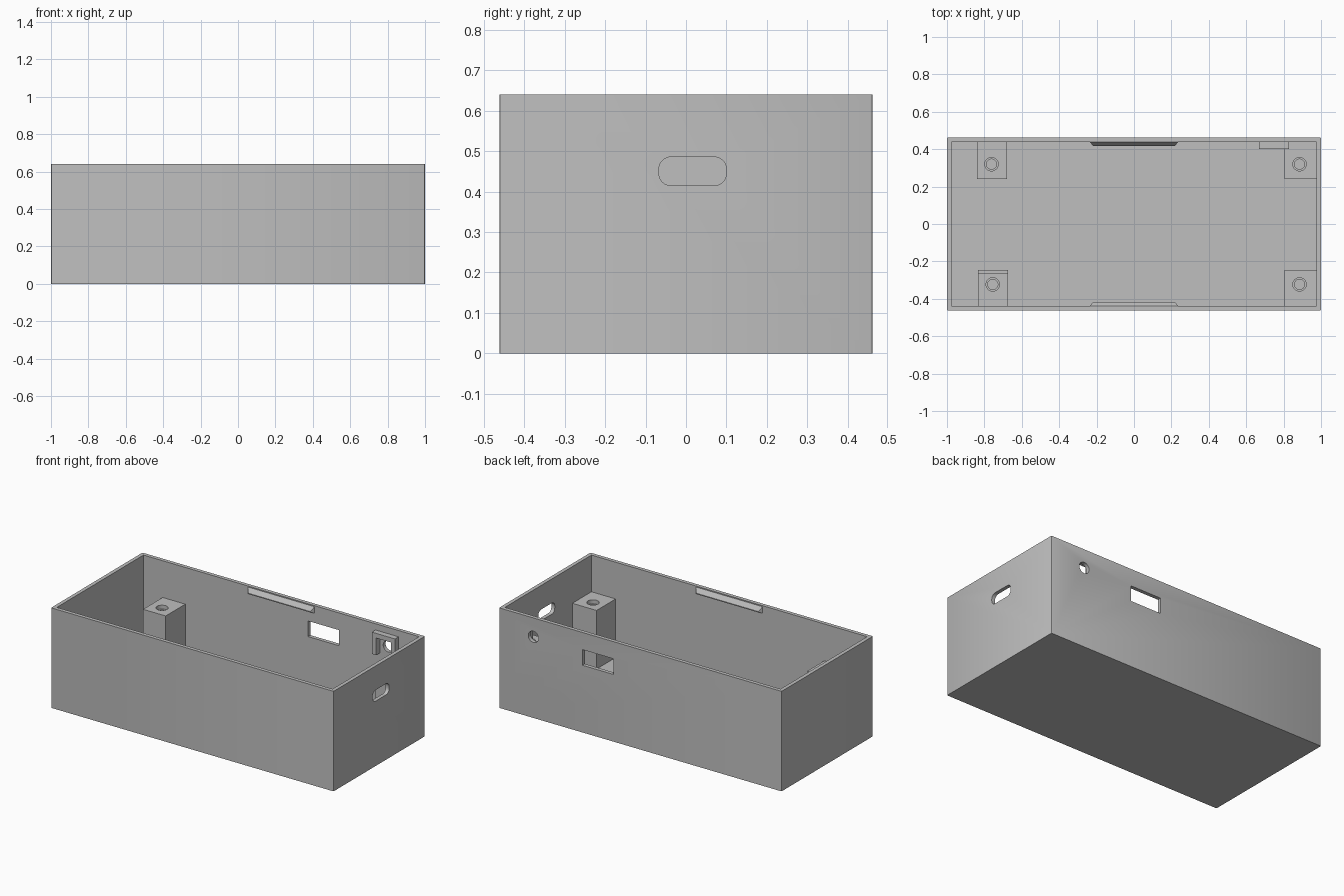
import bpy, bmesh
from mathutils import Matrix, Vector

if "Cube" in bpy.data.objects:
    bpy.data.objects.remove(bpy.data.objects["Cube"], do_unlink=True)

grey = bpy.data.materials.new("plastic_grey")
grey.use_nodes = True
grey.diffuse_color = (0.52, 0.52, 0.52, 1)
grey.node_tree.nodes["Principled BSDF"].inputs["Base Color"].default_value = grey.diffuse_color

W, D, H, T = 1.0, 0.462, 0.64, 0.024      # half width, half depth, height, wall
IX, IY, FLOOR = W - T, D - T, 0.03


def make(name, bm):
    bmesh.ops.recalc_face_normals(bm, faces=bm.faces)
    mesh = bpy.data.meshes.new(name)
    bm.to_mesh(mesh)
    bm.free()
    mesh.materials.append(grey)
    obj = bpy.data.objects.new(name, mesh)
    bpy.context.collection.objects.link(obj)
    return obj


def box(name, x, y, z, radius=0, axis=2, segments=4):
    """Box between (low, high) pairs, optionally rounding edges along an axis."""
    bm = bmesh.new()
    lo, hi = Vector((x[0], y[0], z[0])), Vector((x[1], y[1], z[1]))
    scale = Matrix.Diagonal((*(hi - lo), 1))
    bmesh.ops.create_cube(bm, size=1, matrix=Matrix.Translation((lo + hi) / 2) @ scale)
    if radius:
        edges = [e for e in bm.edges
                 if abs((e.verts[0].co - e.verts[1].co).normalized()[axis]) > 0.9]
        bmesh.ops.bevel(bm, geom=edges, offset=radius, segments=segments,
                        profile=0.5, affect='EDGES')
    return make(name, bm)


def cylinder(name, centre, radius, depth, axis='Z'):
    bm = bmesh.new()
    turn = Matrix.Rotation(1.5707963, 4, 'X') if axis == 'Y' else Matrix()
    bmesh.ops.create_cone(bm, cap_ends=True, segments=32, radius1=radius, radius2=radius,
                          depth=depth, matrix=Matrix.Translation(centre) @ turn)
    return make(name, bm)


def cut(obj, cutters):
    """Subtract the cutters, then remove them."""
    for c in cutters:
        c.hide_render = True
        mod = obj.modifiers.new("cut", 'BOOLEAN')
        mod.operation, mod.solver, mod.object = 'DIFFERENCE', 'EXACT', c
    graph = bpy.context.evaluated_depsgraph_get()
    mesh = bpy.data.meshes.new_from_object(obj.evaluated_get(graph))
    obj.modifiers.clear()
    obj.data = mesh
    for c in cutters:
        bpy.data.objects.remove(c, do_unlink=True)
    bpy.ops.object.select_all(action='DESELECT')
    obj.select_set(True)
    bpy.context.view_layer.objects.active = obj
    bpy.ops.object.shade_smooth_by_angle()


# Open shell with its port openings
shell = box("case_shell", (-W, W), (-D, D), (0, H), 0.006, segments=2)
cut(shell, [
    box("cavity", (-IX, IX), (-IY, IY), (FLOOR, H + 0.1)),
    box("side_slot", (0.9, 1.1), (-0.067, 0.1), (0.415, 0.486), 0.03, axis=0, segments=6),
    box("back_window", (0.19, 0.41), (0.4, 0.5), (0.43, 0.53)),
    cylinder("back_hole", (0.757, D, 0.519), 0.036, 0.12, 'Y'),
])

# Corner posts with stepped screw holes, sunk slightly into floor and walls
SINK, TOP = 0.01, 0.405
posts = {
    "back_right_post": ((-0.84, -0.68), (0.24, IY + SINK), (-0.762, 0.32)),
    "front_right_post": ((-0.835, -0.673), (-IY - SINK, -0.265), (-0.755, -0.323)),
    "back_left_post": ((0.805, IX + SINK), (0.24, IY + SINK), (0.885, 0.32)),
    "front_left_post": ((0.805, IX + SINK), (-IY - SINK, -0.245), (0.885, -0.323)),
}
for name, (x, y, hole) in posts.items():
    post = box(name, x, y, (FLOOR - SINK, TOP))
    cut(post, [cylinder("counterbore", (*hole, TOP), 0.036, 0.05),
               cylinder("screw_hole", (*hole, TOP), 0.027, 0.5)])

# Lower step on the inner side of one post
box("front_right_post_step", (-0.835, -0.673), (-0.27, -0.245), (FLOOR - SINK, TOP - 0.02))

# Upside-down U bracket around the round hole
BY = (0.402, IY + SINK)
box("bracket_top", (0.667, 0.83), BY, (0.57, 0.6))
box("bracket_right_leg", (0.667, 0.697), BY, (0.46, 0.57))
box("bracket_left_leg", (0.8, 0.83), BY, (0.46, 0.57))

# Snap ridges under the rim: wedges with tapered ends
for name, side in (("back_snap_ridge", 1), ("front_snap_ridge", -1)):
    bm = bmesh.new()
    wall, peak = side * (IY + 0.002), side * (IY - 0.02)
    for x in (-1, 1):
        for half, y, z in ((0.237, wall, 0.636), (0.237, wall, 0.592),
                           (0.22, peak, 0.6), (0.22, peak, 0.606)):
            bm.verts.new((x * half, y, z))
    bmesh.ops.convex_hull(bm, input=bm.verts)
    make(name, bm)
